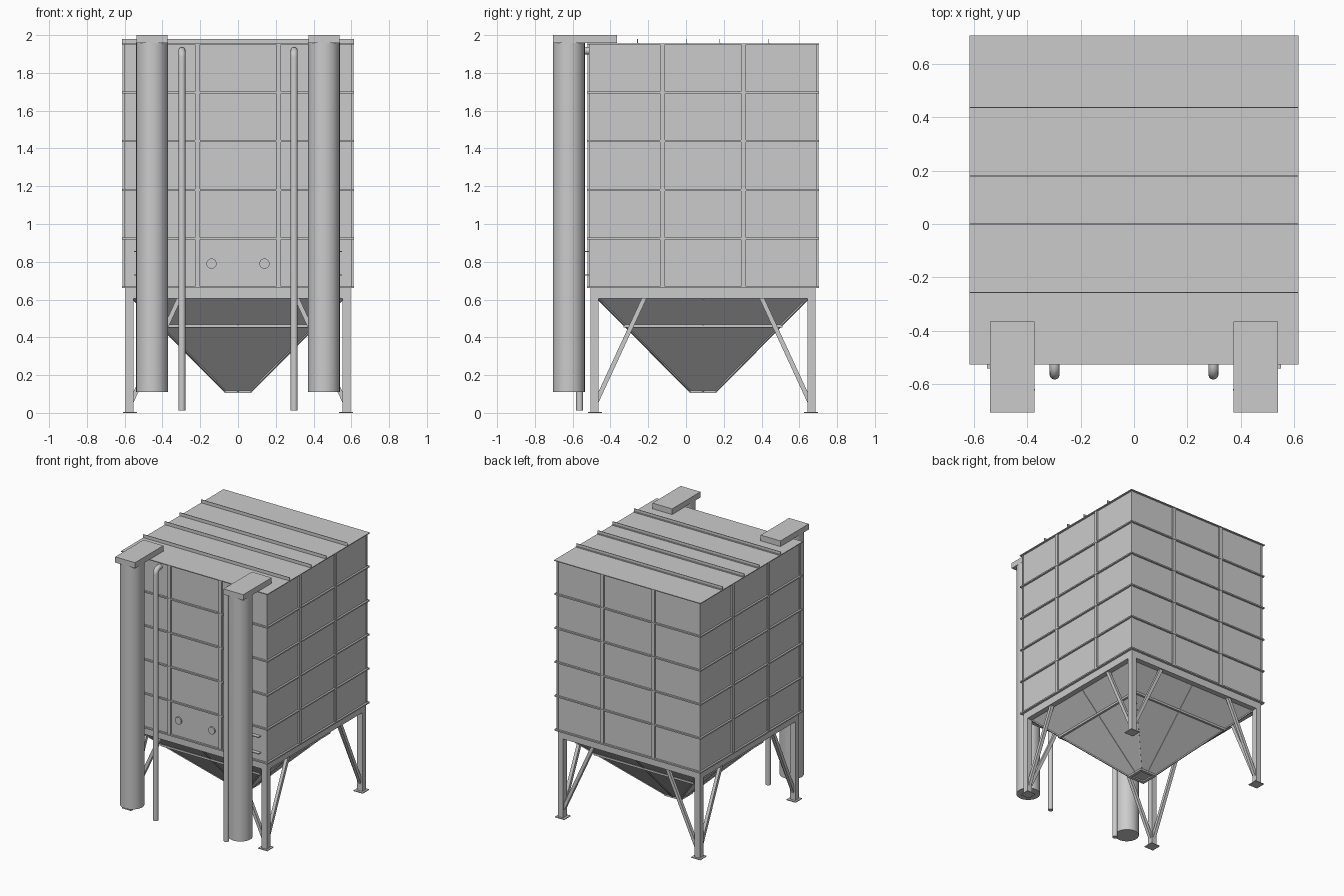
import bpy, bmesh, math
from mathutils import Vector

if "Cube" in bpy.data.objects:
    bpy.data.objects.remove(bpy.data.objects["Cube"])

CY = 0.09          # silo centre in y
H = 0.60           # half width of the bin walls
TOP = 1.955


def mesh_object(name, bm):
    bmesh.ops.recalc_face_normals(bm, faces=bm.faces)
    me = bpy.data.meshes.new(name)
    bm.to_mesh(me)
    bm.free()
    ob = bpy.data.objects.new(name, me)
    bpy.context.collection.objects.link(ob)
    return ob


def add_box(bm, x0, x1, y0, y1, z0, z1):
    vs = bmesh.ops.create_cube(bm, size=1)['verts']
    for v in vs:
        v.co = Vector((x0 + (v.co.x + .5) * (x1 - x0),
                       y0 + (v.co.y + .5) * (y1 - y0),
                       z0 + (v.co.z + .5) * (z1 - z0)))


def box(name, *dims):
    bm = bmesh.new()
    add_box(bm, *dims)
    return mesh_object(name, bm)


def bar(name, a, b, w, d):
    """Rectangular bar running from a to b."""
    a, b = Vector(a), Vector(b)
    bm = bmesh.new()
    add_box(bm, -w / 2, w / 2, -d / 2, d / 2, 0, (b - a).length)
    mat = (b - a).to_track_quat('Z', 'Y').to_matrix().to_4x4()
    mat.translation = a
    bm.transform(mat)
    return mesh_object(name, bm)


def ring(name, inner, outer, z0, z1):
    """Square ring made of four bars around the bin axis."""
    bm = bmesh.new()
    for s in (-1, 1):
        lo, hi = sorted((s * inner, s * outer))
        add_box(bm, -outer, outer, CY + lo, CY + hi, z0, z1)
        add_box(bm, lo, hi, CY - inner, CY + inner, z0, z1)
    return mesh_object(name, bm)


def smooth(ob):
    bpy.ops.object.select_all(action='DESELECT')
    ob.select_set(True)
    bpy.context.view_layer.objects.active = ob
    bpy.ops.object.shade_smooth_by_angle(angle=math.radians(40))


def cylinder(name, r, depth, loc, rot=(0, 0, 0), n=32):
    bpy.ops.mesh.primitive_cylinder_add(vertices=n, radius=r, depth=depth, location=loc, rotation=rot)
    ob = bpy.context.object
    ob.name = name
    smooth(ob)
    return ob


# bin walls and roof sheet
box("bin_walls", -H, H, CY - H, CY + H, 0.66, TOP - 0.004)
box("roof_sheet", -0.615, 0.615, CY - 0.615, CY + 0.615, TOP - 0.006, TOP)

# horizontal stiffeners around the walls
for i in range(5):
    z = 0.665 + i * 0.258
    ring("wall_band", H - 0.001, 0.614, z - 0.005, z + 0.005)

# vertical stiffeners and corner angles
for s in (-1, 1):
    for p in (-0.215, 0.215):
        box("wall_rib_x", *sorted((s * (H - .001), s * 0.611)), CY + p - .0125, CY + p + .0125, 0.665, TOP - .004)
        y = CY + s * H
        box("wall_rib_y", p - .0125, p + .0125, *sorted((y, y + s * 0.011)), 0.665, TOP - .004)
    for t in (-1, 1):
        box("corner_strip", *sorted((s * 0.59, s * 0.604)), *sorted((CY + t * 0.59, CY + t * 0.604)), 0.66, TOP - .004)

# roof ribs: angle profile
for y in (0.44, 0.183, 0.005, -0.253):
    box("roof_rib_web", -0.615, 0.615, y - .006, y - .002, TOP - .002, TOP + 0.025)
    box("roof_rib_flange", -0.615, 0.615, y - .006, y + .006, TOP - .002, TOP + 0.004)

# base frame beam
ring("base_beam", 0.555, 0.596, 0.605, 0.661)

# hopper
bm = bmesh.new()
loops = []
for h, z in ((0.069, 0.115), (0.594, 0.645)):
    loops.append([bm.verts.new((sx * h, CY + sy * h, z)) for sx, sy in ((-1, -1), (1, -1), (1, 1), (-1, 1))])
for i in range(4):
    j = (i + 1) % 4
    bm.faces.new((loops[0][i], loops[0][j], loops[1][j], loops[1][i]))
bm.faces.new(loops[0])
bm.faces.new(loops[1])
mesh_object("hopper", bm)
ring("hopper_band", 0.405, 0.421, 0.452, 0.467)
ring("outlet_flange", 0.05, 0.072, 0.105, 0.125)

# hopper seams at corners and face centres
for sx in (-1, 0, 1):
    for sy in (-1, 0, 1):
        if sx or sy:
            bar("hopper_seam", (sx * .069, CY + sy * .069, .118), (sx * .553, CY + sy * .553, .606), .012, .012)

# legs, feet and braces
for sx in (-1, 1):
    for sy in (-1, 1):
        x, y = sx * 0.574, CY + sy * 0.574
        box("leg", x - .022, x + .022, y - .022, y + .022, 0, 0.606)
        fx, fy = x - sx * .002, y - sy * .002
        box("foot_plate", fx - .038, fx + .038, fy - .038, fy + .038, 0, 0.006)
        bar("brace_x", (x - sx * .01, y, .06), (x - sx * .265, y, .612), .024, .024)
        bar("brace_y", (x, y - sy * .01, .06), (x, y - sy * .265, .612), .024, .024)

for s in (-1, 1):
    # round ducts with their head boxes
    cylinder("duct", 0.084, 1.85, (s * 0.455, -0.62, 1.035))
    box("duct_head", s * 0.455 - .083, s * 0.455 + .083, -0.705, -0.365, TOP + 0.002, 2.0)
    for z in (0.73, 0.855):
        box("duct_bracket", s * 0.50 - .05, s * 0.50 + .05, -0.54, -0.508, z - .003, z + .003)

    # thin vent pipe bending into the wall
    cu = bpy.data.curves.new("vent_pipe", 'CURVE')
    cu.dimensions = '3D'
    cu.bevel_depth = 0.019
    cu.bevel_resolution = 4
    cu.use_fill_caps = True
    path = [(s * .297, -0.563, 0.012)]
    for k in range(9):
        a = math.radians(90 * k / 8)
        path.append((s * .297, -0.528 - 0.035 * math.cos(a), 1.882 + 0.035 * math.sin(a)))
    path.append((s * .297, -0.505, 1.917))
    sp = cu.splines.new('POLY')
    sp.points.add(len(path) - 1)
    for p, c in zip(sp.points, path):
        p.co = (*c, 1)
    bpy.context.collection.objects.link(bpy.data.objects.new("vent_pipe", cu))

    # round inspection ports
    cylinder("inspection_port", 0.027, 0.012, (s * 0.14, CY - H - .004, 0.79), (math.pi / 2, 0, 0), 24)
